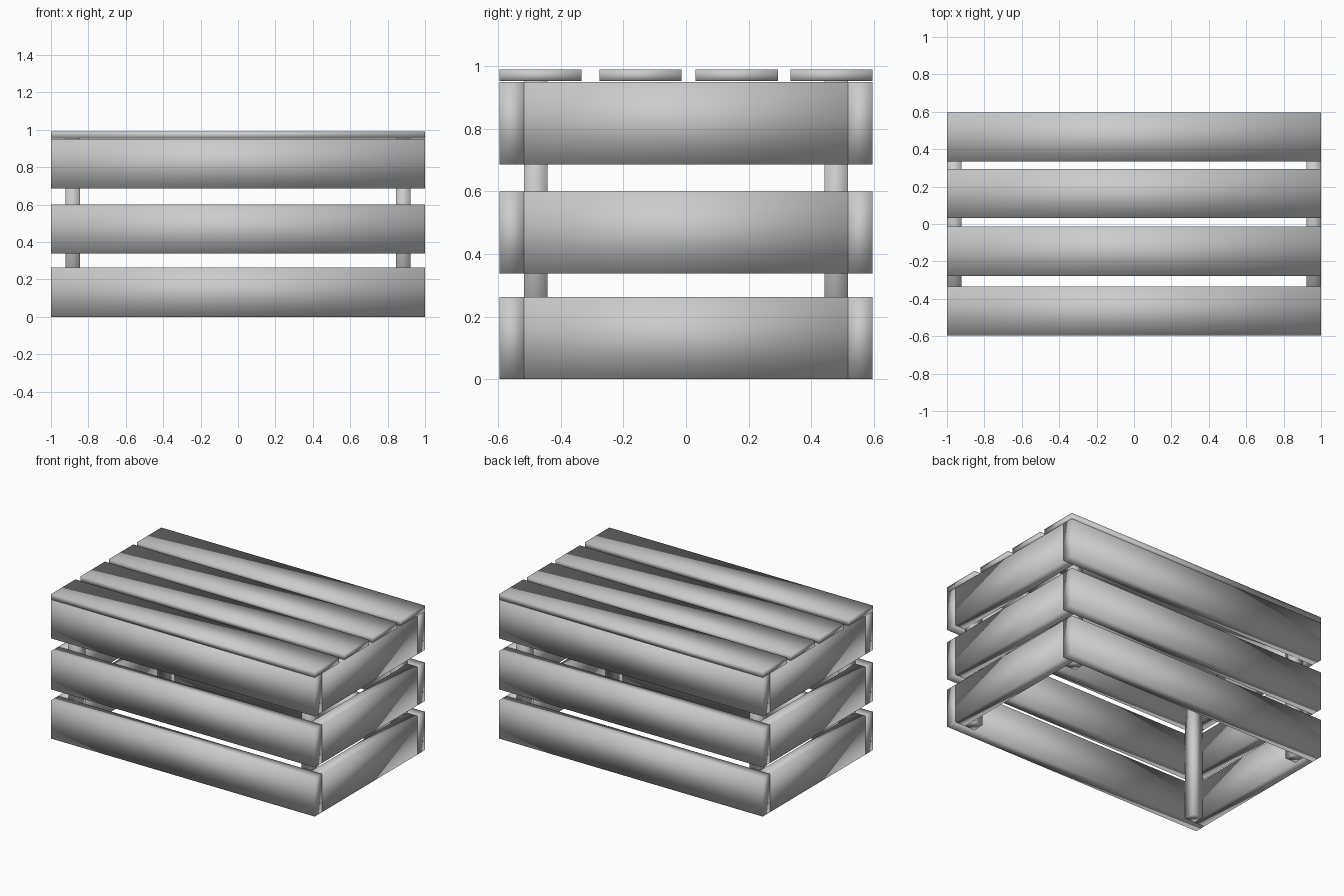
import bpy

if "Cube" in bpy.data.objects:
    bpy.data.objects.remove(bpy.data.objects["Cube"])


def box(name, x, y, z):
    """Smooth-shaded box spanning the given (min, max) ranges."""
    spans = (x, y, z)
    bpy.ops.mesh.primitive_cube_add(size=1, location=[(a + b) / 2 for a, b in spans])
    ob = bpy.context.object
    ob.name = name
    ob.scale = [b - a for a, b in spans]
    bpy.ops.object.transform_apply(location=False, rotation=False, scale=True)
    bpy.ops.object.shade_smooth()
    return ob


def span(side, inner, outer):
    """Range on the positive or negative side of an axis."""
    return tuple(sorted((side * inner, side * outer)))


HX, HY = 1.0, 0.597      # half length and half depth
T = 0.078                # board thickness
W = 0.263                # board width
SIDES = ((-1, "left"), (1, "right"))
FACES = ((-1, "front"), (1, "back"))

# three rows of wall boards: long ones overlap the short end boards
for row, z in zip(("bottom", "middle", "upper"), (0.0, 0.337, 0.687)):
    for s, label in FACES:
        box(f"{row}_{label}_board", (-HX, HX), span(s, HY - T, HY), (z, z + W))
    for s, label in SIDES:
        box(f"{row}_{label}_board", span(s, HX - T, HX), (T - HY, HY - T), (z, z + W))

# corner posts inside the walls
for sx, lx in SIDES:
    for sy, ly in FACES:
        box(f"{ly}_{lx}_post", span(sx, HX - 2 * T + 0.002, HX - T),
            span(sy, HY - 2 * T + 0.002, HY - T), (0, 0.953))

# lid boards, slightly unevenly spaced
for i, y in enumerate((-HY, -0.277, 0.031, HY - W)):
    box(f"lid_board_{i + 1}", (-HX, HX), (y, y + W), (0.953, 0.991))
